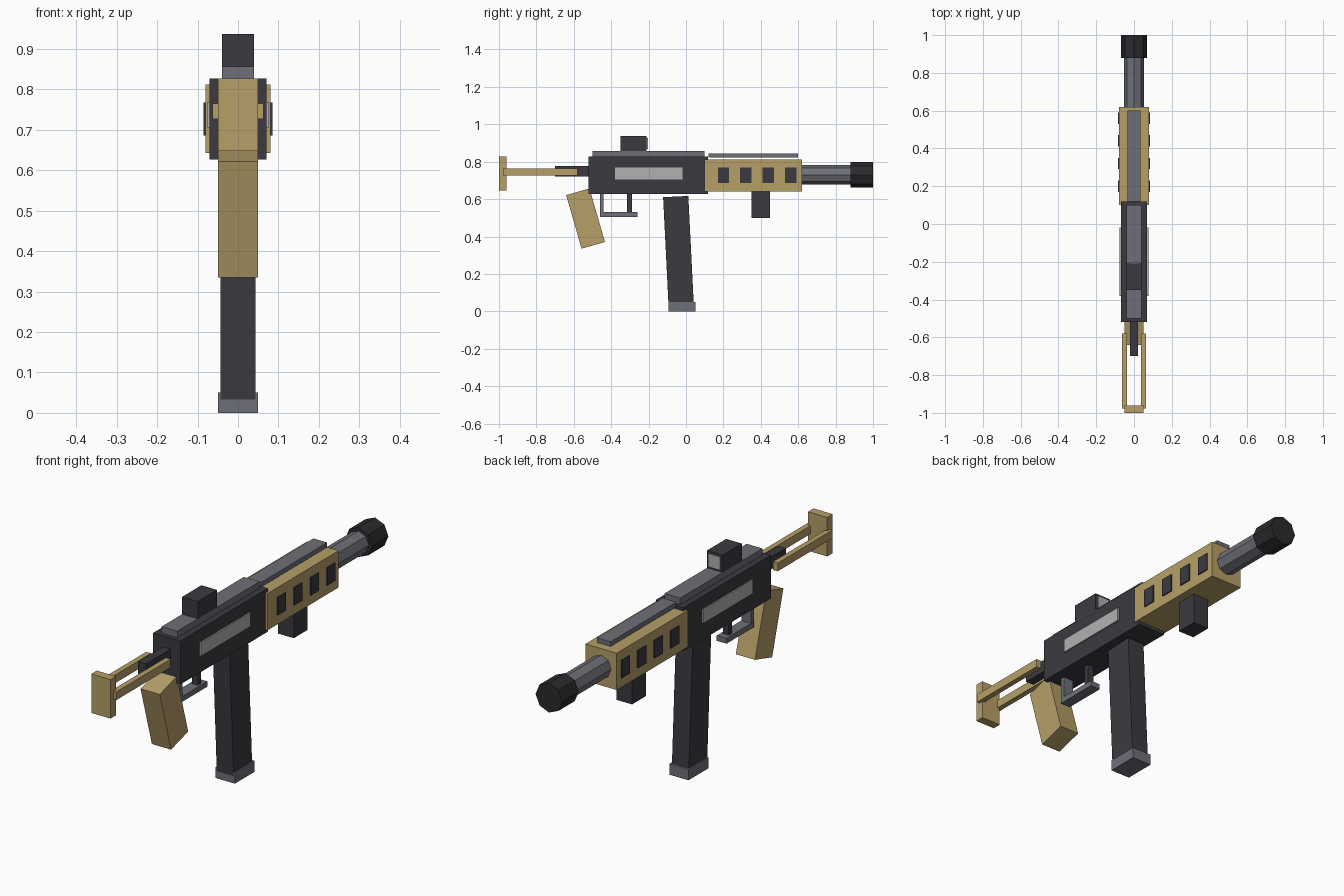
import bpy, math

cube = bpy.data.objects.get("Cube")
if cube:
    bpy.data.objects.remove(cube, do_unlink=True)


def material(name, rgb):
    m = bpy.data.materials.new(name)
    m.use_nodes = True
    m.diffuse_color = (*rgb, 1)
    m.node_tree.nodes["Principled BSDF"].inputs["Base Color"].default_value = (*rgb, 1)
    return m


dark = material("dark_gunmetal", (0.043, 0.042, 0.051))
black = material("near_black", (0.024, 0.024, 0.027))
grey = material("steel_grey", (0.156, 0.162, 0.188))
light = material("light_grey", (0.44, 0.44, 0.45))
tan = material("tan", (0.47, 0.35, 0.14))


def finish(name, mat):
    ob = bpy.context.object
    ob.name = ob.data.name = name
    ob.data.materials.append(mat)
    return ob


def box(name, mat, x, y, z, tilt=0):
    """Box from (min, max) ranges, tilted about the x axis through its centre."""
    spans = (x, y, z)
    bpy.ops.mesh.primitive_cube_add(size=1, location=[(a + b) / 2 for a, b in spans])
    ob = bpy.context.object
    for v in ob.data.vertices:
        for i, (a, b) in enumerate(spans):
            v.co[i] *= b - a
    ob.rotation_euler.x = tilt
    return finish(name, mat)


def centred(name, mat, half, y, z, tilt=0):
    return box(name, mat, (-half, half), y, z, tilt)


def tube(name, mat, radius, y0, y1, z):
    bpy.ops.mesh.primitive_cylinder_add(vertices=8, radius=radius, depth=y1 - y0,
                                        location=(0, (y0 + y1) / 2, z),
                                        rotation=(math.pi / 2, 0, 0))
    return finish(name, mat)


# Receiver, top cover and sight
centred("receiver", dark, 0.07, (-0.52, 0.118), (0.627, 0.827))
centred("top_cover", grey, 0.04, (-0.5, 0.1), (0.827, 0.857))
centred("sight", dark, 0.04, (-0.35, -0.21), (0.857, 0.937))
centred("sight_lens", light, 0.03, (-0.21, -0.204), (0.867, 0.927))

# Handguard, rail and foregrip
centred("handguard", tan, 0.08, (0.1, 0.62), (0.642, 0.812))
centred("handguard_rail", grey, 0.035, (0.12, 0.6), (0.823, 0.845))
centred("foregrip", dark, 0.04, (0.35, 0.45), (0.5, 0.645))

# Barrel and muzzle
tube("barrel", grey, 0.052, 0.58, 0.89, 0.73)
tube("muzzle", black, 0.068, 0.88, 1.0, 0.73)

# Magazine and its base
centred("magazine", dark, 0.043, (-0.108, 0.027), (0.036, 0.614), 0.05)
centred("magazine_base", grey, 0.049, (-0.093, 0.052), (0, 0.05))

# Pistol grip, trigger and guard
centred("pistol_grip", tan, 0.049, (-0.602, -0.472), (0.347, 0.645), 0.28)
centred("trigger", dark, 0.015, (-0.315, -0.29), (0.525, 0.63))
centred("trigger_guard_bar", grey, 0.025, (-0.46, -0.26), (0.505, 0.53))
centred("trigger_guard_post", grey, 0.025, (-0.46, -0.44), (0.53, 0.63))

# Stock
centred("buffer_bar", dark, 0.02, (-0.7, -0.5), (0.72, 0.777))
centred("butt_plate", tan, 0.049, (-1.0, -0.96), (0.647, 0.827))

# Paired parts on both sides
for side, s in (("left", 1), ("right", -1)):
    def flank(name, mat, inner, outer, y, z):
        box(f"{side}_{name}", mat, tuple(sorted((s * inner, s * outer))), y, z)

    flank("stock_rod", tan, 0.0375, 0.0625, (-0.978, -0.58), (0.727, 0.765))
    flank("receiver_panel", light, 0.07, 0.0765, (-0.38, -0.018), (0.705, 0.768))
    for i in range(4):
        y = 0.2 + 0.12 * i
        flank(f"vent_{i + 1}", dark, 0.08, 0.085, (y - 0.03, y + 0.03), (0.686, 0.768))
